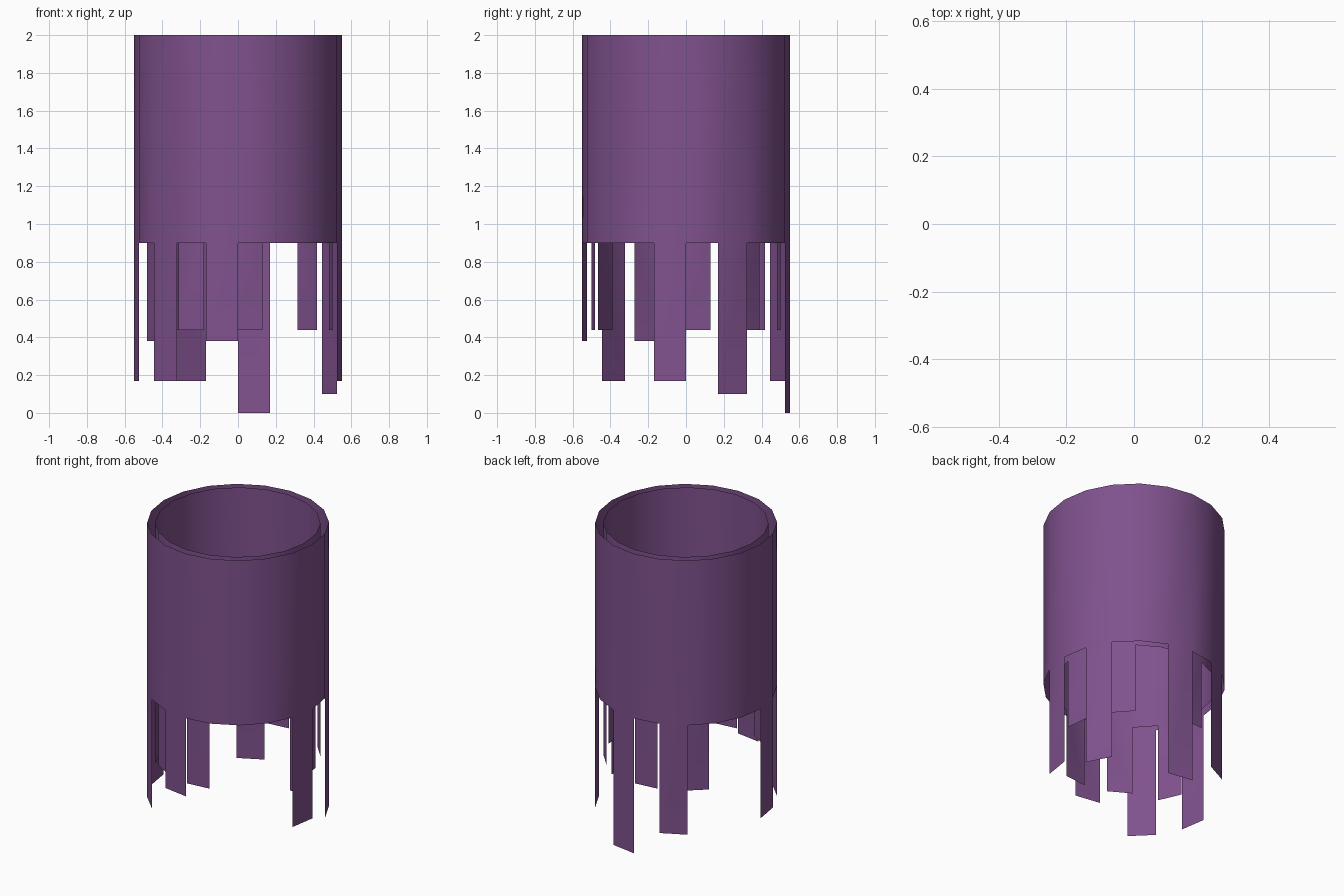
import bpy, bmesh, math

if "Cube" in bpy.data.objects:
    bpy.data.objects.remove(bpy.data.objects["Cube"])

SIDES = 20
STEP = 360 / SIDES

purple = bpy.data.materials.new("purple cloth")
purple.diffuse_color = (0.216, 0.084, 0.27, 1)
purple.use_nodes = True
purple.node_tree.nodes["Principled BSDF"].inputs["Base Color"].default_value = purple.diffuse_color


def point(radius, degrees, z):
    # angle 0 faces the front (-y) and grows towards the right (+x)
    a = math.radians(degrees)
    return (radius * math.sin(a), -radius * math.cos(a), z)


def fringed_tube(name, radius, offset, strips):
    """Open thin tube with hanging strips: {start angle: bottom height}."""
    bm = bmesh.new()
    angles = [offset + STEP * i for i in range(SIDES)]
    top = [bm.verts.new(point(radius, a, 2.0)) for a in angles]
    low = [bm.verts.new(point(radius, a, 0.9)) for a in angles]
    for i in range(SIDES):
        j = (i + 1) % SIDES
        bm.faces.new((low[i], low[j], top[j], top[i]))
    # strips hang from single sides of the tube
    for start, z in strips.items():
        i = round((start - offset) / STEP) % SIDES
        j = (i + 1) % SIDES
        a = bm.verts.new(point(radius, angles[i], z))
        b = bm.verts.new(point(radius, angles[i] + STEP, z))
        bm.faces.new((a, b, low[j], low[i]))
    for f in bm.faces:
        f.smooth = True
    mesh = bpy.data.meshes.new(name)
    bm.to_mesh(mesh)
    bm.free()
    mesh.materials.append(purple)
    obj = bpy.data.objects.new(name, mesh)
    bpy.context.collection.objects.link(obj)


# outer layer
fringed_tube("outer_fringed_tube", 0.55, 0,
             {72: 0.17, 108: 0.10, 162: 0.0, 198: 0.17,
              270: 0.17, 306: 0.17, 342: 0.38})

# inner layer, turned slightly against the outer one
fringed_tube("inner_fringed_tube", 0.50, -3,
             {-75: 0.38, -39: 0.44, -3: 0.44, 87: 0.44,
              123: 0.44, 177: 0.44, 213: 0.44})
